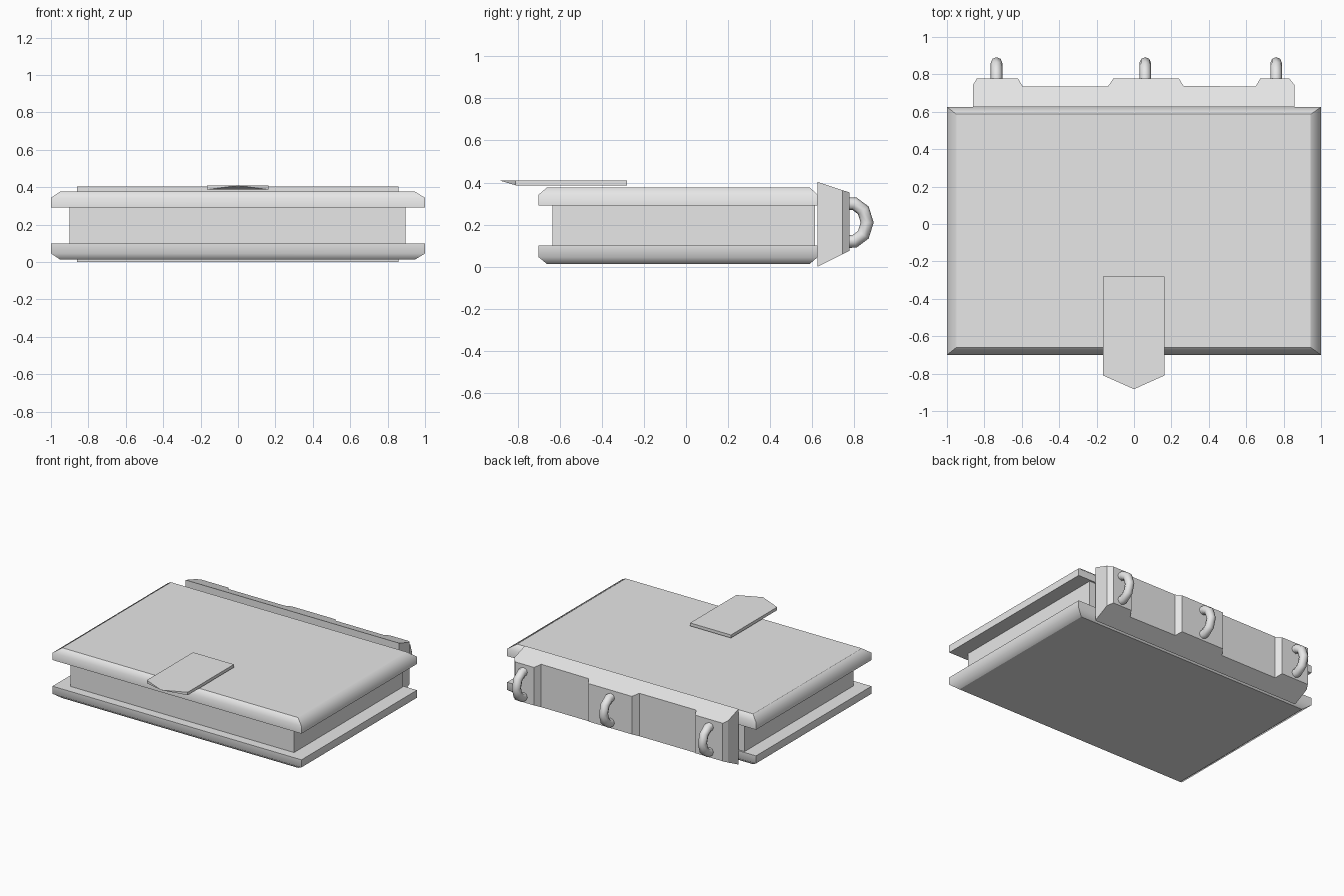
import bpy
import bmesh

cube = bpy.data.objects.get("Cube")
if cube:
    bpy.data.objects.remove(cube)

grey = bpy.data.materials.new("plain grey")
grey.use_nodes = True
GREY = (0.8, 0.8, 0.8, 1)
grey.diffuse_color = GREY
for node in grey.node_tree.nodes:
    if node.type == 'BSDF_PRINCIPLED':
        node.inputs["Base Color"].default_value = GREY


def add_object(name, bm):
    bmesh.ops.recalc_face_normals(bm, faces=bm.faces)
    mesh = bpy.data.meshes.new(name)
    bm.to_mesh(mesh)
    bm.free()
    obj = bpy.data.objects.new(name, mesh)
    bpy.context.collection.objects.link(obj)
    mesh.materials.append(grey)
    return obj


def loft(rings):
    """Skin a list of equal-length point rings and cap both ends."""
    bm = bmesh.new()
    loops = [[bm.verts.new(p) for p in ring] for ring in rings]
    for a, b in zip(loops, loops[1:]):
        for i in range(len(a)):
            j = (i + 1) % len(a)
            bm.faces.new((a[i], a[j], b[j], b[i]))
    bm.faces.new(loops[0])
    bm.faces.new(loops[-1])
    return bm


def rectangle(x0, x1, y0, y1, z):
    return [(x0, y0, z), (x1, y0, z), (x1, y1, z), (x0, y1, z)]


# Covers: slabs with a chamfered outer rim, softly shaded around the rim
def cover(name, inner, rim, outer):
    bm = loft([rectangle(-1, 1, -0.7, 0.625, inner),
               rectangle(-1, 1, -0.7, 0.625, rim),
               rectangle(-0.95, 0.945, -0.66, 0.587, outer)])
    for face in bm.faces:
        face.smooth = True
    for edge in bm.edges:
        edge.smooth = all(abs(v.co.z - rim) < 0.001 for v in edge.verts)
    add_object(name, bm)


cover("top_cover", 0.29, 0.343, 0.377)
cover("bottom_cover", 0.10, 0.045, 0.012)

# Page block
add_object("page_block", loft([rectangle(-0.9, 0.895, -0.635, 0.613, z)
                               for z in (0.1, 0.29)]))

# Spine: tapered section swept along x, with three raised bands
outline = [(-0.86, 0.745), (-0.84, 0.778), (-0.62, 0.778), (-0.595, 0.735),
           (-0.14, 0.735), (-0.11, 0.778), (0.24, 0.778), (0.265, 0.738),
           (0.65, 0.735), (0.675, 0.778), (0.83, 0.778), (0.857, 0.745)]
BACK = 0.625
add_object("spine", loft([[(x, BACK, 0.403),
                           (x, y, 0.403 - 0.33 * (y - BACK)),
                           (x, y, 0.5 * (y - BACK)),
                           (x, BACK, 0)] for x, y in outline]))

# Binder rings: round bar bent into a D shape
arc = [(0.74, 0.30), (0.80, 0.30), (0.843, 0.268), (0.861, 0.21),
       (0.843, 0.152), (0.80, 0.12), (0.74, 0.12)]
for label, x in (("right", -0.735), ("middle", 0.06), ("left", 0.76)):
    curve = bpy.data.curves.new(label + "_ring_path", 'CURVE')
    curve.dimensions = '3D'
    curve.bevel_depth = 0.031
    curve.bevel_resolution = 2
    curve.use_fill_caps = True
    spline = curve.splines.new('POLY')
    spline.points.add(len(arc) - 1)
    for point, (y, z) in zip(spline.points, arc):
        point.co = (x, y, z, 1)
    ring = bpy.data.objects.new(label + "_ring", curve)
    bpy.context.collection.objects.link(ring)
    curve.materials.append(grey)
    bpy.ops.object.select_all(action='DESELECT')
    ring.select_set(True)
    bpy.context.view_layer.objects.active = ring
    bpy.ops.object.convert(target='MESH')
    bpy.ops.object.shade_smooth_by_angle(angle=0.9)

# Clasp strap: thin plate whose pointed tip is undercut
bm = bmesh.new()
low = [bm.verts.new(p) for p in rectangle(-0.165, 0.163, -0.81, -0.28, 0.387)]
high = [bm.verts.new(p) for p in rectangle(-0.165, 0.163, -0.81, -0.28, 0.409)]
tip = bm.verts.new((0, -0.883, 0.409))
bm.faces.new(low)
bm.faces.new([tip] + high[1:] + high[:1])
for i in (1, 2, 3):
    j = (i + 1) % 4
    bm.faces.new((low[i], low[j], high[j], high[i]))
for trio in ((high[0], tip, low[0]), (low[0], tip, low[1]), (low[1], tip, high[1])):
    bm.faces.new(trio)
add_object("clasp_strap", bm)
